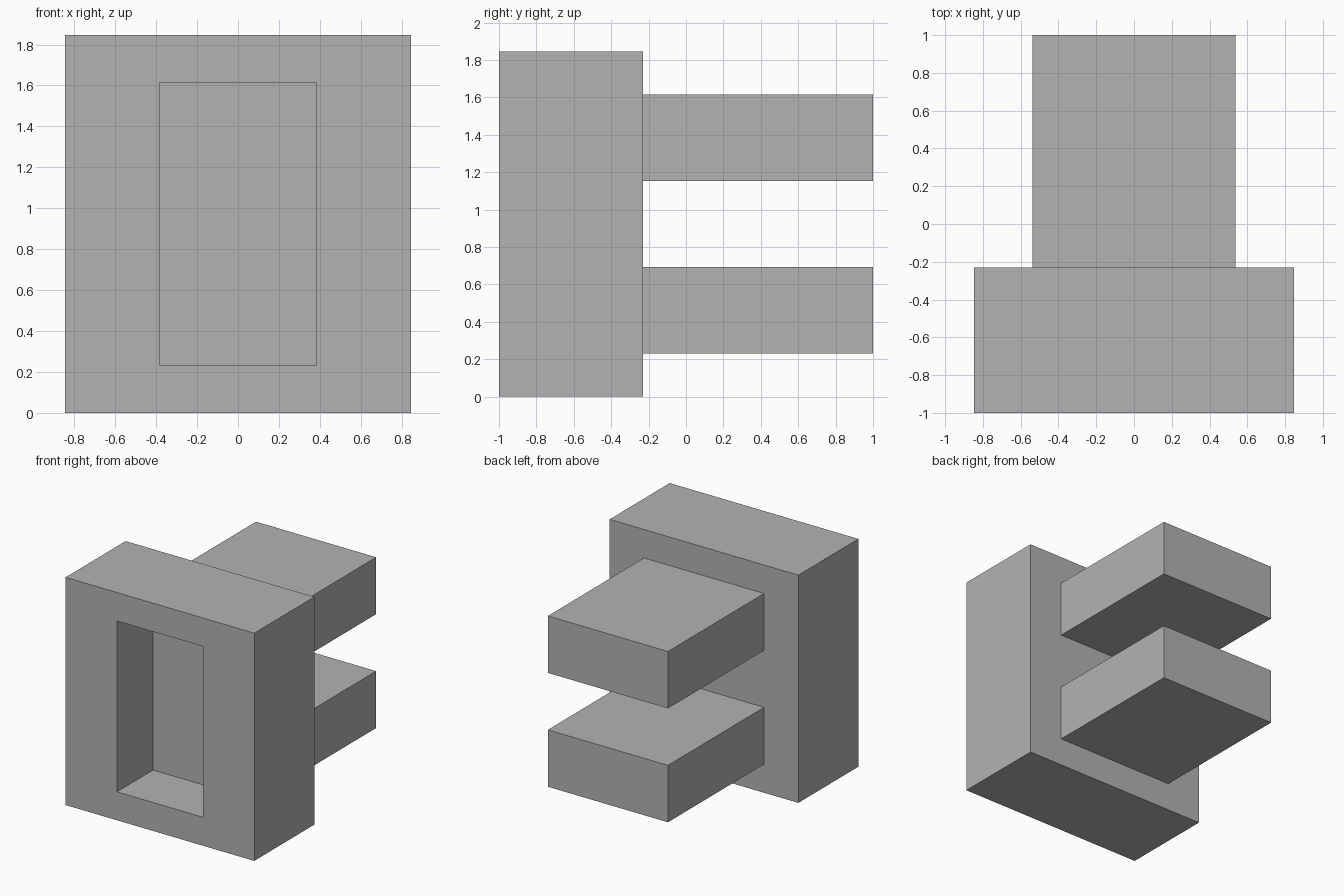
import bpy
import bmesh
from mathutils import Vector

cube = bpy.data.objects.get("Cube")
if cube:
    bpy.data.objects.remove(cube, do_unlink=True)

U = 2 / 26  # layout module: the model is 26 modules deep

grey = bpy.data.materials.new("plain grey")
grey.use_nodes = True
colour = (0.45, 0.45, 0.45, 1)
grey.diffuse_color = colour
grey.node_tree.nodes["Principled BSDF"].inputs["Base Color"].default_value = colour


def box(name, x, y, z):
    """Box from (min, max) ranges in modules, y measured from the front."""
    bm = bmesh.new()
    bmesh.ops.create_cube(bm, size=1)
    for v in bm.verts:
        t = v.co + Vector((0.5, 0.5, 0.5))
        v.co = [(lo + (hi - lo) * f) * U for f, (lo, hi) in zip(t, (x, y, z))]
        v.co.y -= 1
    mesh = bpy.data.meshes.new(name)
    bm.to_mesh(mesh)
    bm.free()
    mesh.materials.append(grey)
    obj = bpy.data.objects.new(name, mesh)
    bpy.context.collection.objects.link(obj)
    return obj


# Main block with a rectangular pocket sunk into its front
body = box("body", (-11, 11), (0, 10), (0, 24))
bm = bmesh.new()
bm.from_mesh(body.data)
bm.faces.ensure_lookup_table()
front = min(bm.faces, key=lambda f: f.calc_center_median().y)
bmesh.ops.inset_region(bm, faces=[front], thickness=1 * U)
rim = list(front.verts)
for v in rim:  # size the opening
    v.co.x = (5 if v.co.x > 0 else -5) * U
    v.co.z = (21 if v.co.z > 12 * U else 3) * U
floor = bmesh.ops.extrude_discrete_faces(bm, faces=[front])["faces"][0]
bmesh.ops.translate(bm, verts=list(floor.verts), vec=(0, 6 * U, 0))
bmesh.ops.recalc_face_normals(bm, faces=bm.faces)
bm.to_mesh(body.data)
bm.free()

# Two flat prongs reaching backwards
for name, base in (("lower_prong", 3), ("upper_prong", 15)):
    box(name, (-7, 7), (10, 26), (base, base + 6))
